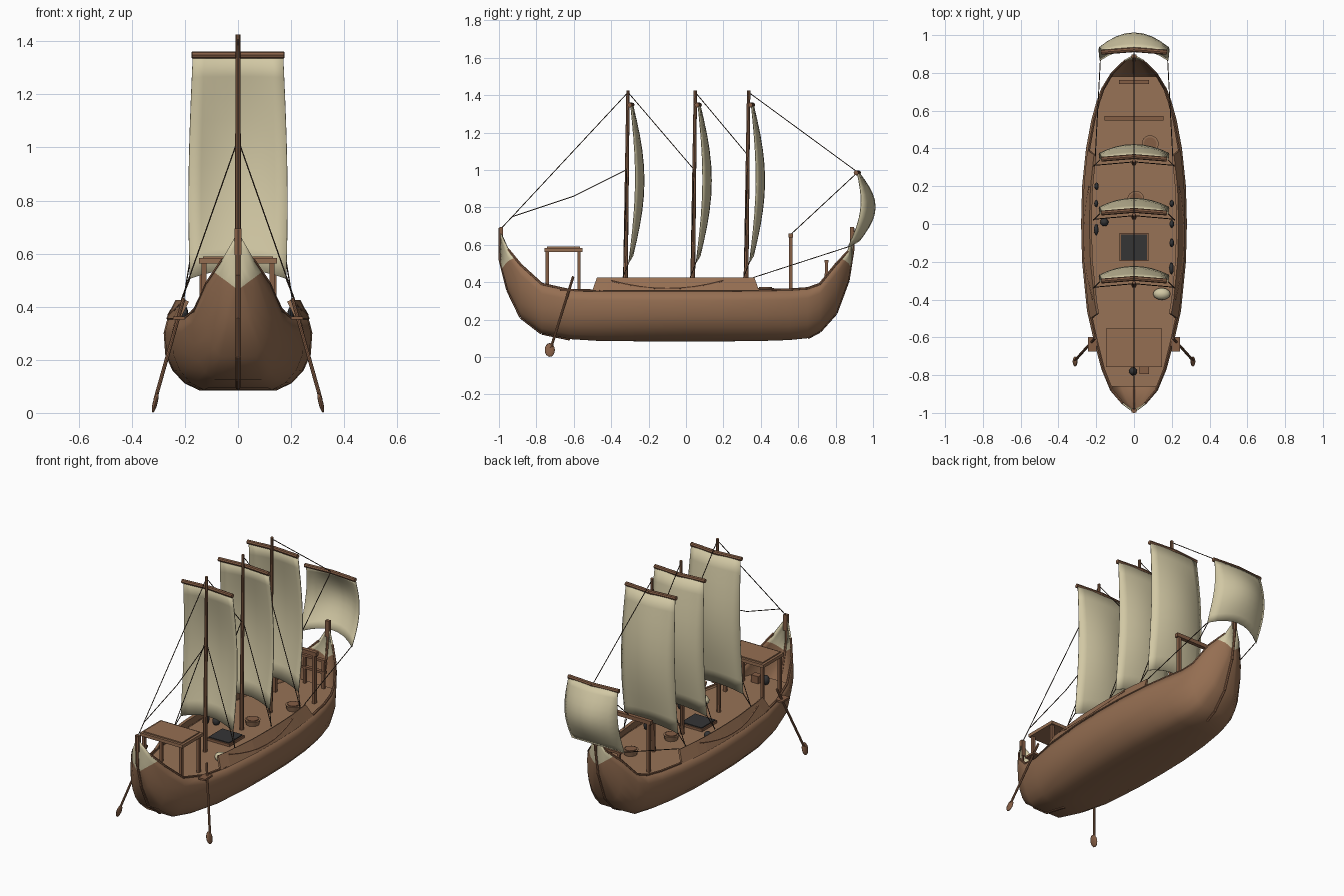
import bpy, bmesh, math
from mathutils import Vector, Matrix

if "Cube" in bpy.data.objects:
    bpy.data.objects.remove(bpy.data.objects["Cube"])


def material(name, r, g, b):
    m = bpy.data.materials.new(name)
    m.diffuse_color = (r, g, b, 1)
    m.use_nodes = True
    m.node_tree.nodes["Principled BSDF"].inputs["Base Color"].default_value = m.diffuse_color
    return m


HULL = material("hull brown", .300, .157, .084)
DECK = material("deck brown", .310, .168, .092)
TRIM = material("trim red brown", .235, .112, .060)
SAIL = material("sail cream", .640, .575, .370)
DARK = material("charcoal", .035, .035, .036)
ROPE = material("rope dark brown", .050, .031, .020)


def finish(name, bm, *mats, smooth=None, solid=0, mirror=False):
    me = bpy.data.meshes.new(name)
    bmesh.ops.recalc_face_normals(bm, faces=bm.faces)
    bm.to_mesh(me)
    bm.free()
    ob = bpy.data.objects.new(name, me)
    bpy.context.collection.objects.link(ob)
    for m in mats:
        me.materials.append(m)
    if mirror:
        ob.modifiers.new("mirror", 'MIRROR')
    if solid:
        s = ob.modifiers.new("thickness", 'SOLIDIFY')
        s.thickness = solid
        s.offset = 0
    if smooth:
        bpy.ops.object.select_all(action='DESELECT')
        ob.select_set(True)
        bpy.context.view_layer.objects.active = ob
        bpy.ops.object.shade_smooth_by_angle(angle=math.radians(smooth))
    return ob


def boxes(name, items, mat):
    """items: (centre, size) pairs joined in one object"""
    bm = bmesh.new()
    for c, s in items:
        bmesh.ops.create_cube(bm, size=1, matrix=Matrix.Translation(c) @ Matrix.Diagonal((*s, 1)))
    return finish(name, bm, mat)


def rods(name, paths, r, mat, sides=6, r2=None):
    """paths: lists of points, each joined by straight round rods"""
    bm = bmesh.new()
    for pts in paths:
        for a, b in zip(pts, pts[1:]):
            a, b = Vector(a), Vector(b)
            d = b - a
            mx = Matrix.Translation((a + b) / 2) @ d.to_track_quat('Z', 'Y').to_matrix().to_4x4()
            bmesh.ops.create_cone(bm, cap_ends=True, segments=sides, radius1=r,
                                  radius2=r2 or r, depth=d.length, matrix=mx)
    return finish(name, bm, mat, smooth=40)


def blobs(name, items, mat):
    """items: (centre, radii, tilt about y)"""
    bm = bmesh.new()
    for c, s, t in items:
        mx = Matrix.Translation(c) @ Matrix.Rotation(t, 4, 'Y') @ Matrix.Diagonal((*s, 1))
        bmesh.ops.create_uvsphere(bm, u_segments=12, v_segments=8, radius=1, matrix=mx)
    return finish(name, bm, mat, smooth=60)


def both(p):
    return [p, [(-x, y, z) for x, y, z in p]]


# Hull stations: y, half width, keel height, gunwale height
ST = [(-.992, .005, .52, .67), (-.95, .062, .36, .575), (-.88, .122, .215, .49),
      (-.77, .168, .13, .39), (-.62, .208, .10, .357), (-.46, .245, .09, .355),
      (-.2, .271, .088, .355), (0, .276, .088, .355), (.2, .271, .088, .355),
      (.4, .250, .09, .357), (.55, .222, .095, .36), (.65, .194, .105, .367),
      (.715, .170, .14, .39), (.80, .118, .235, .495), (.865, .050, .41, .565),
      (.890, .005, .57, .65)]
SECTION = [(0, 0), (.52, 0), (.72, .10), (.88, .27), (.98, .50), (1, .80), (.95, 1)]


def station(y):
    for a, b in zip(ST, ST[1:]):
        if y <= b[0]:
            t = (y - a[0]) / (b[0] - a[0])
            return [p + (q - p) * t for p, q in zip(a, b)]
    return list(ST[-1])


# Hull shell: half lofted, tips cut off by a slanted plane and painted cream
bm = bmesh.new()
rows = [[bm.verts.new((f * b, y, k + h * (g - k))) for f, h in SECTION] for y, b, k, g in ST]
for r0, r1 in zip(rows, rows[1:]):
    for i in range(len(SECTION) - 1):
        bm.faces.new((r0[i], r0[i + 1], r1[i + 1], r1[i]))
bmesh.ops.bisect_plane(bm, geom=bm.verts[:] + bm.edges[:] + bm.faces[:],
                       plane_co=(0, 0, .465), plane_no=Vector((-.75, 0, 1)).normalized())
for f in bm.faces:
    c = f.calc_center_median()
    f.material_index = int(c.z > .465 + .75 * c.x)
finish("hull", bm, HULL, SAIL, smooth=50, solid=.008, mirror=True)

# Deck
bm = bmesh.new()
ys = [-.86, -.77, -.62, -.46, -.2, 0, .2, .4, .55, .65, .715, .78]
side = [(station(y)[1] * .95, y, .335) for y in ys]
vs = [bm.verts.new(p) for p in side] + [bm.verts.new((-x, y, z)) for x, y, z in reversed(side)]
bm.faces.new(vs)
finish("deck", bm, DECK, solid=.01)

# Gunwale rails and stem posts
rail = [(b * .95, y, g) for y, b, k, g in ST[1:-1]]
rods("gunwale_rail", both(rail), .007, TRIM)
stern = [(0, -.992, .69), (0, -.992, .52), (0, -.952, .36), (0, -.882, .215), (0, -.772, .13), (0, -.62, .098)]
bow = [(0, .89, .69), (0, .89, .57), (0, .865, .41), (0, .80, .235), (0, .715, .14), (0, .65, .105)]
rods("stem_strips", [stern, bow], .010, TRIM, 8)
boxes("stem_heads", [((0, -.988, .645), (.026, .02, .10)), ((0, .888, .645), (.026, .02, .10))], TRIM)

# Raised bulwark leaning inward amidships, with sagging strake
bm = bmesh.new()
prev = None
for i in range(13):
    t = i / 12
    yb, yt = -.50 + .89 * t, -.475 + .84 * t
    x = station(yb)[1]
    cur = [bm.verts.new((x * .96, yb, .352)), bm.verts.new((x * .96 - .035, yt, .422))]
    if prev:
        bm.faces.new((prev[0], prev[1], cur[1], cur[0]))
    prev = cur
finish("bulwark", bm, HULL, solid=.014, mirror=True)
strake = []
for i in range(9):
    t = i / 8
    y = -.40 + .6 * t
    z = .408 - .17 * t * (1 - t)
    strake.append((station(y)[1] * .96 - .5 * (z - .352) + .005, y, z))
rods("bulwark_strake", both(strake), .005, TRIM)

# Masts, yards and sails
MASTS = (-.31, .05, .335)
rods("masts", [[(0, y - .015, .33), (0, y, 1.425)] for y in MASTS], .013, TRIM, 8, .009)


def sail(name, y0, top, bottom, bulge, back):
    bm = bmesh.new()
    n, m = 8, 10
    grid = []
    for j in range(m + 1):
        v = j / m
        row = []
        for i in range(n + 1):
            u = 2 * i / n - 1
            w = .170 + .016 * math.sin(math.pi * min(1, v * .75))
            foot = bottom + .035 * (1 - u * u)
            y = y0 + bulge * math.sin(math.pi * v) * (1 - .5 * u * u) - back * v * u * u + .012 * (1 - u * u)
            row.append(bm.verts.new((u * w, y, top + (foot - top) * v)))
        grid.append(row)
    for a, b in zip(grid, grid[1:]):
        for i in range(n):
            bm.faces.new((a[i], a[i + 1], b[i + 1], b[i]))
    finish(name, bm, SAIL, smooth=60, solid=.004)
    rods(name + "_yard", [[(-.174, y0 - .006, top), (0, y0 + .008, top), (.174, y0 - .006, top)]],
         .013, TRIM, 8)


for i, y in enumerate(MASTS):
    sail("main_sail_%d" % (i + 1), y + .014, 1.348, .505, .060, .01)
sail("bow_sail", .915, .985, .585, .085, .05)

# Rigging: stays, shrouds and sheets
lines = [[(0, -.31, 1.415), (0, -.99, .685)], [(0, -.32, 1.0), (0, -.6, .86), (0, -.93, .75)],
         [(0, -.31, 1.415), (0, .045, 1.0)], [(0, .05, 1.415), (0, .33, 1.08)],
         [(0, .335, 1.415), (0, .915, .99)], [(0, .565, .66), (0, .915, .985)]]
for y in MASTS:
    lines += both([(0, y - .006, 1.03), (.215, y - .025, .42)])
    lines += both([(.18, y + .005, .51), (.215, y - .03, .42)])
lines += both([(.205, .36, .425), (.178, .87, .59)])
rods("rigging", lines, .0025, ROPE, 5)

# Stern canopy
posts = [((sx * .128, y, .45), (.018, .018, .24)) for sx in (-1, 1) for y in (-.742, -.572)]
boxes("canopy_posts", posts, TRIM)
boxes("canopy_roof", [((0, -.655, .573), (.295, .205, .02)), ((0, -.655, .585), (.265, .175, .01))], HULL)

# Bow gate and small rail behind the stem
boxes("bow_gate", [((sx * .135, .56, .49), (.02, .02, .32)) for sx in (-1, 1)]
      + [((0, .56, .65), (.31, .024, .024))], TRIM)
boxes("bow_rail", [((sx * .065, .752, .425), (.016, .016, .18)) for sx in (-1, 1)]
      + [((0, .752, z), (.16, .022, .014)) for z in (.44, .513)], TRIM)

# Steering oars with blades and brackets
rods("oar_shafts", both([(.205, -.603, .43), (.312, -.722, .05)]), .007, TRIM, 8)
blobs("oar_blades", [((s * .312, -.728, .038), (.009, .027, .038), -s * .25) for s in (-1, 1)], TRIM)
boxes("oar_brackets", [((s * .222, -.637, .358), (.045, .075, .012)) for s in (-1, 1)], TRIM)

# Deck hatch, cargo and fittings
boxes("hatch_frame", [((0, -.122, .345), (.155, .15, .02))], TRIM)
boxes("hatch_grate", [((0, -.122, .352), (.14, .135, .018))], DARK)
blobs("cream_sack", [((.147, -.37, .36), (.046, .032, .03), 0)], SAIL)
blobs("dark_pots", [((-.198, .2, .37), (.011, .02, .03), 0), ((-.2, .108, .37), (.011, .018, .03), 0),
                    ((-.2, -.03, .37), (.012, .03, .03), 0), ((-.157, .01, .36), (.022, .022, .028), 0),
                    ((.2, .108, .37), (.012, .018, .03), 0), ((.2, 0, .37), (.012, .02, .03), 0),
                    ((.2, -.1, .37), (.012, .022, .03), 0), ((.198, -.235, .37), (.012, .033, .03), 0),
                    ((-.005, -.78, .365), (.022, .022, .03), 0)], DARK)
rods("round_baskets", [[(x, y, .335), (x, y, .37)] for x, y in ((.085, .425), (.01, .13))], .036, DECK, 14, .045)
rods("basket_lids", [[(x, y, .368), (x, y, .375)] for x, y in ((.085, .425), (.01, .13))], .034, TRIM, 14)
boxes("stern_chest", [((.055, -.775, .36), (.05, .04, .05))], TRIM)
